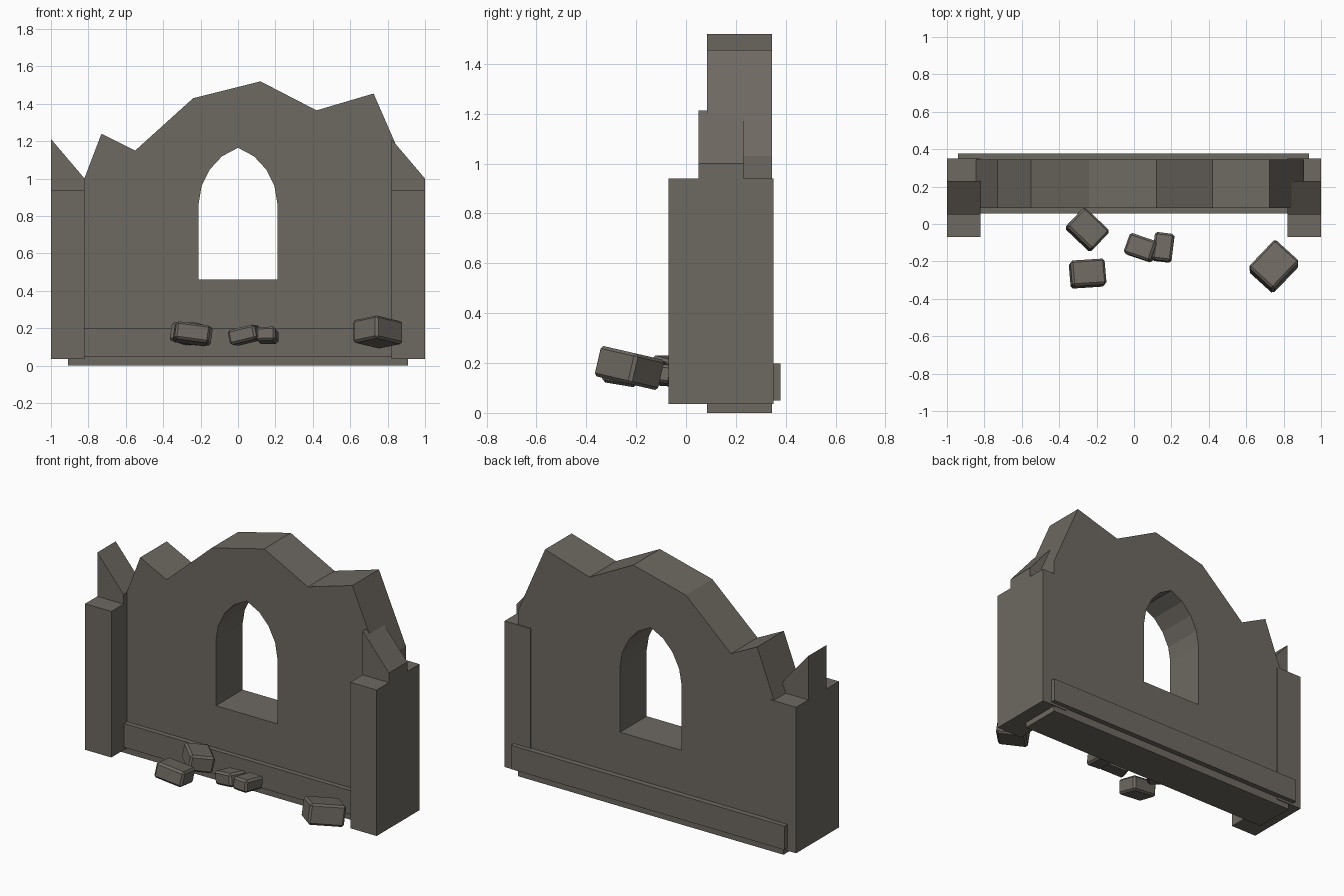
import bpy
import bmesh
from math import radians

if "Cube" in bpy.data.objects:
    bpy.data.objects.remove(bpy.data.objects["Cube"])

# One weathered stone colour
STONE = (0.155, 0.14, 0.12, 1)
stone = bpy.data.materials.new("weathered_stone")
stone.diffuse_color = STONE
stone.use_nodes = True
shader = stone.node_tree.nodes["Principled BSDF"]
shader.inputs["Base Color"].default_value = STONE
shader.inputs["Roughness"].default_value = 0.9


def finish(bm, name):
    bmesh.ops.recalc_face_normals(bm, faces=bm.faces)
    mesh = bpy.data.meshes.new(name)
    bm.to_mesh(mesh)
    bm.free()
    mesh.materials.append(stone)
    obj = bpy.data.objects.new(name, mesh)
    bpy.context.collection.objects.link(obj)
    return obj


def slab(name, outline, y0, y1):
    """Extrude an (x, z) outline from y0 to y1."""
    bm = bmesh.new()
    face = bm.faces.new([bm.verts.new((x, y0, z)) for x, z in outline])
    ext = bmesh.ops.extrude_face_region(bm, geom=[face])["geom"]
    verts = [v for v in ext if isinstance(v, bmesh.types.BMVert)]
    bmesh.ops.translate(bm, verts=verts, vec=(0, y1 - y0, 0))
    return finish(bm, name)


def box(name, x0, x1, y0, y1, z0, z1):
    return slab(name, [(x0, z0), (x1, z0), (x1, z1), (x0, z1)], y0, y1)


def rubble(name, centre, size, turn, tilt_x, tilt_y):
    """Chamfered block, turned about z and then tilted."""
    bm = bmesh.new()
    bmesh.ops.create_cube(bm, size=1)
    bmesh.ops.scale(bm, verts=bm.verts, vec=size)
    bmesh.ops.bevel(bm, geom=bm.edges[:], offset=0.012, segments=1, affect='EDGES')
    obj = finish(bm, name)
    obj.location = centre
    obj.rotation_mode = 'ZYX'
    obj.rotation_euler = (radians(tilt_x), radians(tilt_y), radians(turn))


# Broken wall with a jagged top
wall = slab("ruined_wall", [
    (-0.91, 0), (0.91, 0), (0.91, 1.03), (0.725, 1.455), (0.42, 1.365),
    (0.12, 1.52), (-0.24, 1.43), (-0.55, 1.15), (-0.73, 1.24), (-0.91, 0.77),
], 0.085, 0.345)

# Arched window opening
arch = [(0.21, 0.46), (0.21, 0.87), (0.195, 0.96), (0.15, 1.05), (0.085, 1.12)]
opening = arch + [(0, 1.165)] + [(-x, z) for x, z in reversed(arch)]
cutter = slab("window_cutter", opening, -0.1, 0.6)
cutter.hide_render = True
cut = wall.modifiers.new("window", 'BOOLEAN')
cut.operation = 'DIFFERENCE'
cut.solver = 'EXACT'
cut.object = cutter
bpy.context.view_layer.objects.active = wall
bpy.ops.object.modifier_apply(modifier=cut.name)
bpy.data.objects.remove(cutter)

# Base course running along both faces of the wall
box("base_course", -0.94, 0.935, 0.055, 0.378, 0.05, 0.198)

# End pillars with broken wedge tops
for side, x0 in (("right", -1.0), ("left", 0.82)):
    x1 = x0 + 0.18
    box(side + "_pillar", x0, x1, -0.07, 0.35, 0.035, 0.94)
    slab(side + "_pillar_broken_top",
         [(x0, 0.93), (x1, 0.93), (x1, 1.0), (x0, 1.212)], 0.05, 0.23)

# Fallen stones in front
rubble("rubble_back", (-0.25, -0.03, 0.17), (0.19, 0.145, 0.1), -43, -8, 8)
rubble("rubble_front", (-0.248, -0.265, 0.17), (0.185, 0.14, 0.095), 5, -10, 7)
rubble("rubble_middle", (0.038, -0.127, 0.163), (0.155, 0.115, 0.08), -20, -8, -11)
rubble("rubble_small", (0.156, -0.125, 0.162), (0.105, 0.15, 0.075), -7, -8, 0)
rubble("rubble_large", (0.748, -0.227, 0.18), (0.21, 0.18, 0.125), 47, -13, 0)
